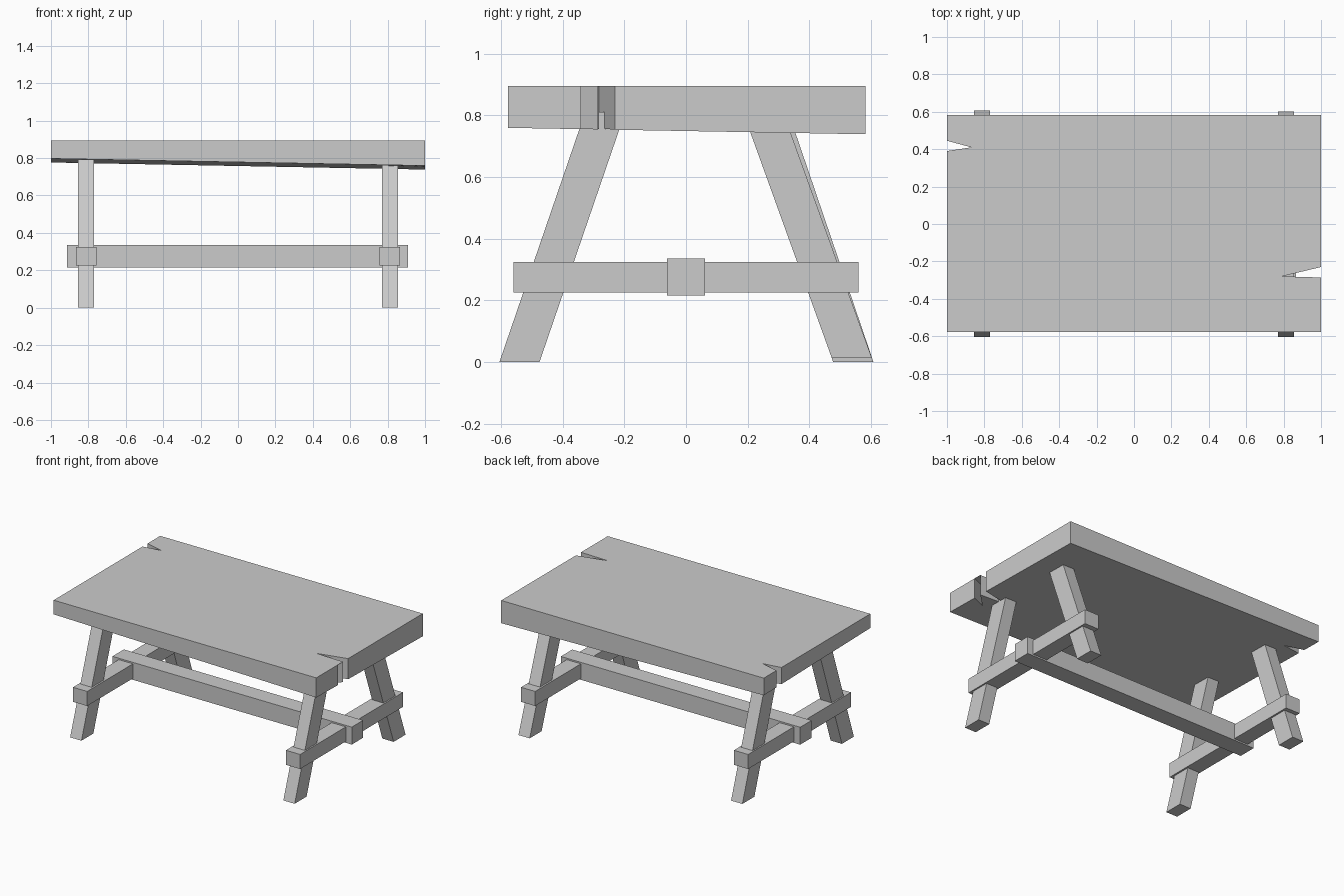
import bpy, bmesh

if "Cube" in bpy.data.objects:
    bpy.data.objects.remove(bpy.data.objects["Cube"])


def prism(name, lower, upper):
    """Solid between two matching outlines."""
    bm = bmesh.new()
    lo = [bm.verts.new(p) for p in lower]
    hi = [bm.verts.new(p) for p in upper]
    n = len(lo)
    bm.faces.new(lo[::-1])
    bm.faces.new(hi)
    for i in range(n):
        j = (i + 1) % n
        bm.faces.new((lo[i], lo[j], hi[j], hi[i]))
    bmesh.ops.triangulate(bm, faces=[f for f in bm.faces if len(f.verts) > 4])
    bmesh.ops.recalc_face_normals(bm, faces=bm.faces)
    mesh = bpy.data.meshes.new(name)
    bm.to_mesh(mesh)
    bm.free()
    obj = bpy.data.objects.new(name, mesh)
    bpy.context.collection.objects.link(obj)
    return obj


def rect(x0, x1, y0, y1, z):
    return [(x0, y0, z), (x1, y0, z), (x1, y1, z), (x0, y1, z)]


def box(name, x0, x1, y0, y1, z0, z1):
    return prism(name, rect(x0, x1, y0, y1, z0), rect(x0, x1, y0, y1, z1))


# Tabletop slab with split ends and a tilted underside
outline = [(-1, -0.577), (1, -0.577),
           (1, -0.34), (0.9, -0.385), (1, -0.286),
           (0.79, -0.28), (1, -0.23),
           (1, 0.582), (-1, 0.582),
           (-1, 0.445), (-0.87, 0.41), (-1, 0.39)]
prism("tabletop",
      [(x, y, 0.768 - 0.019 * x - 0.018 * y) for x, y in outline],
      [(x, y, 0.895) for x, y in outline])

# Splayed legs: name, centre x, inner/outer y at foot, foot z, inner/outer y at top
TOP = 0.81
legs = [("front_left_leg", -0.812, -0.605, -0.475, 0.0, -0.327, -0.197),
        ("front_right_leg", 0.812, -0.605, -0.475, 0.0, -0.327, -0.197),
        ("back_left_leg", -0.812, 0.477, 0.608, 0.0, 0.202, 0.332),
        ("back_right_leg", 0.812, 0.472, 0.602, 0.015, 0.185, 0.315)]
for name, x, f0, f1, fz, t0, t1 in legs:
    prism(name, rect(x - 0.043, x + 0.043, f0, f1, fz),
          rect(x - 0.043, x + 0.043, t0, t1, TOP))

# Cross rails joining each leg pair
for side, x in (("left", -0.811), ("right", 0.811)):
    box(side + "_cross_rail", x - 0.054, x + 0.054, -0.56, 0.56, 0.225, 0.325)

# Long stretcher beam
box("stretcher_beam", -0.913, 0.91, -0.062, 0.062, 0.215, 0.335)
